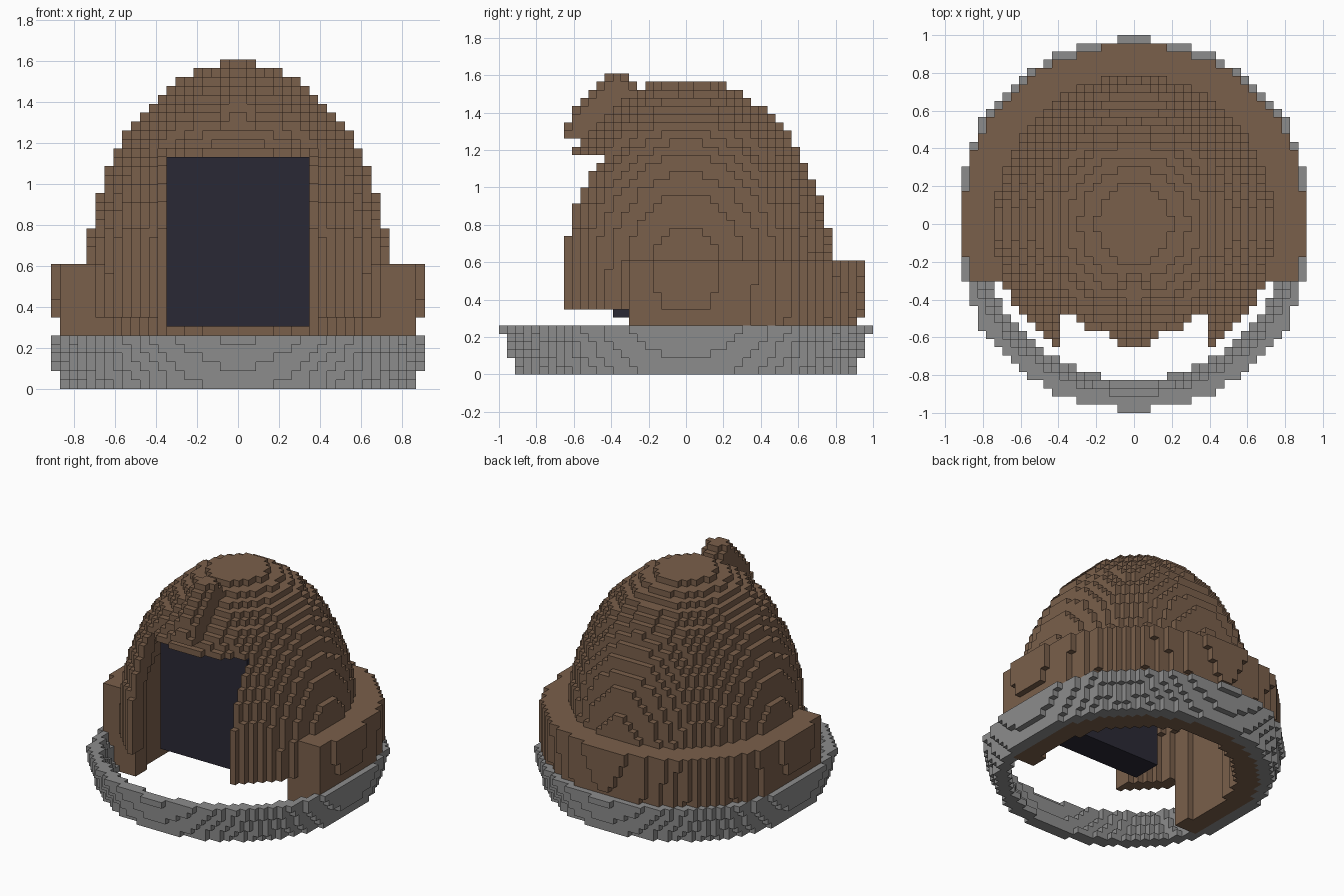
import bpy, bmesh

if "Cube" in bpy.data.objects:
    bpy.data.objects.remove(bpy.data.objects["Cube"])

V = 2 / 46  # edge length of one block


def material(name, rgb):
    m = bpy.data.materials.new(name)
    m.diffuse_color = (*rgb, 1)
    m.use_nodes = True
    m.node_tree.nodes["Principled BSDF"].inputs["Base Color"].default_value = m.diffuse_color
    return m


BROWN = material("brown hide", (0.195, 0.115, 0.07))
GREY = material("grey trim", (0.265, 0.265, 0.265))
DARK = material("dark visor", (0.023, 0.022, 0.036))

# Each cube side: outward direction and its four corners
SIDES = [
    ((1, 0, 0), ((1, 0, 0), (1, 1, 0), (1, 1, 1), (1, 0, 1))),
    ((-1, 0, 0), ((0, 0, 0), (0, 0, 1), (0, 1, 1), (0, 1, 0))),
    ((0, 1, 0), ((0, 1, 0), (0, 1, 1), (1, 1, 1), (1, 1, 0))),
    ((0, -1, 0), ((0, 0, 0), (1, 0, 0), (1, 0, 1), (0, 0, 1))),
    ((0, 0, 1), ((0, 0, 1), (1, 0, 1), (1, 1, 1), (0, 1, 1))),
    ((0, 0, -1), ((0, 0, 0), (0, 1, 0), (1, 1, 0), (1, 0, 0))),
]


def fill(inside, layers):
    """Collect the grid blocks that satisfy a rule."""
    return {(i, j, k) for i in range(-23, 23) for j in range(-23, 23)
            for k in layers if inside(i + 0.5, j + 0.5, k)}


def build_blocks(name, cells, mat, everything):
    """Mesh a set of blocks, keeping only faces that touch empty space."""
    bm = bmesh.new()
    verts = {}

    def corner(p):
        if p not in verts:
            verts[p] = bm.verts.new([c * V for c in p])
        return verts[p]

    for i, j, k in cells:
        for (dx, dy, dz), quad in SIDES:
            if (i + dx, j + dy, k + dz) not in everything:
                bm.faces.new([corner((i + a, j + b, k + c)) for a, b, c in quad])
    me = bpy.data.meshes.new(name)
    bm.to_mesh(me)
    bm.free()
    me.materials.append(mat)
    bpy.context.collection.objects.link(bpy.data.objects.new(name, me))


def radius(x, y):
    """Distance from the axis, slightly flattened at the left and right."""
    x = abs(x) + max(0, abs(x) - 18) * 0.35
    return (x * x + y * y) ** 0.5


# Grey collar: a ring that flares outwards with height
def in_collar_hole(x, y, k):
    return radius(x, y) < 19 + 0.34 * k and abs(x) < (18 if k < 2 else 19)


def collar(x, y, k):
    clip = 20 if k < 2 else 21
    return (radius(x, y) <= 20.9 + 0.34 * k and abs(x) < clip
            and not in_collar_hole(x, y, k))


# Hollow brown dome with a doorway, a wide band round its back and sides,
# and a lining that runs down inside the collar
def ellipsoid(x, y, k, t):
    z = max(k + 0.5 - 12, 0)
    return (x / (17.1 - t)) ** 2 + (y / (18 - t)) ** 2 + (z / (24.4 - t)) ** 2 <= 1


def dome(x, y, k):
    if ellipsoid(x, y, k, 2):
        return False
    if k < 14 and y > -7:
        if k < 6:
            return in_collar_hole(x, y, k)
        r = min(21.46 + 0.06 * (k - 6), 21.8)
        return radius(x, y) <= r and abs(x) < (20 if k < 8 else 21)
    doorway = abs(x) < 9 and y < 0 and k < 27
    return k >= 8 and ellipsoid(x, y, k, 0) and not doorway


# Rounded crest rising over the doorway: a thick slanted rod
def crest(x, y, k):
    ay, az, by, bz = -12.9, 29.9, -8.5, 34.9
    z = k + 0.5
    dy, dz = by - ay, bz - az
    t = ((y - ay) * dy + (z - az) * dz) / (dy * dy + dz * dz)
    t = min(max(t, 0), 1)
    d2 = x * x + (y - ay - t * dy) ** 2 + (z - az - t * dz) ** 2
    return d2 <= 2.25 ** 2 and not ellipsoid(x, y, k, 0)


parts = [
    ("collar", fill(collar, range(0, 6)), GREY),
    ("dome", fill(dome, range(0, 36)), BROWN),
    ("crest", fill(crest, range(29, 37)), BROWN),
]
everything = set().union(*(cells for _, cells, _ in parts))
for name, cells, mat in parts:
    build_blocks(name, cells, mat, everything)

# Dark visor slab behind the doorway
bpy.ops.mesh.primitive_cube_add(size=1, location=(0, -6.5 * V, 16.5 * V))
visor = bpy.context.object
visor.name = "visor"
visor.scale = (16 * V, 5 * V, 19 * V)
visor.data.materials.append(DARK)
